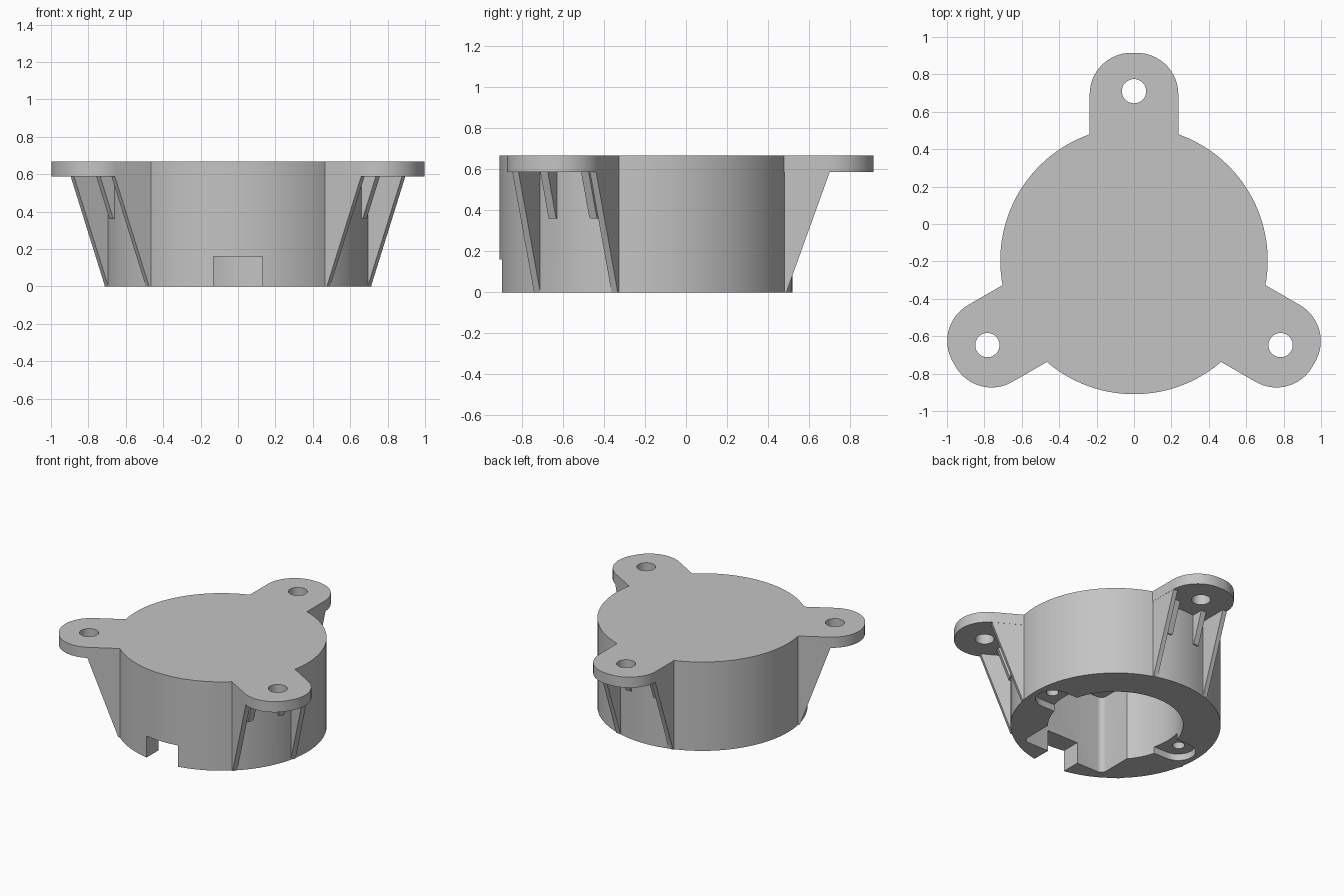
import bpy, bmesh
from math import pi, cos, sin, radians
from mathutils import Matrix

default = bpy.data.objects.get("Cube")
if default:
    bpy.data.objects.remove(default, do_unlink=True)

gray = bpy.data.materials.new("light gray plastic")
gray.use_nodes = True
gray.diffuse_color = (0.55, 0.55, 0.55, 1)
gray.node_tree.nodes["Principled BSDF"].inputs["Base Color"].default_value = gray.diffuse_color

HEIGHT, FLANGE = 0.667, 0.587      # top face and underside of the ears
RADIUS, BORE = 0.715, 0.46
CENTRE = Matrix.Translation((0, -0.195, 0))


def arc(x, y, r, start, end, n):
    return [(x + r * cos(start + (end - start) * i / n),
             y + r * sin(start + (end - start) * i / n)) for i in range(n + 1)]


def circle(x, y, r, n):
    return arc(x, y, r, 0, 2 * pi, n)[:-1]


def rect(x0, x1, y0, y1):
    return [(x0, y0), (x1, y0), (x1, y1), (x0, y1)]


def prism(name, outline, low, high, matrix=Matrix()):
    """Extrude a flat outline between two heights, then place it."""
    bm = bmesh.new()
    face = bm.faces.new([bm.verts.new((x, y, low)) for x, y in outline])
    top = bmesh.ops.extrude_face_region(bm, geom=[face])["geom"]
    verts = [v for v in top if isinstance(v, bmesh.types.BMVert)]
    bmesh.ops.translate(bm, verts=verts, vec=(0, 0, high - low))
    bmesh.ops.recalc_face_normals(bm, faces=bm.faces[:])
    bm.transform(CENTRE @ matrix)
    mesh = bpy.data.meshes.new(name)
    bm.to_mesh(mesh)
    bm.free()
    mesh.materials.append(gray)
    obj = bpy.data.objects.new(name, mesh)
    bpy.context.collection.objects.link(obj)
    return obj


def combine(target, tool, operation):
    """Apply an exact boolean and remove the tool."""
    tool.hide_render = True
    mod = target.modifiers.new(operation, "BOOLEAN")
    mod.object, mod.operation, mod.solver = tool, operation, "EXACT"
    bpy.ops.object.select_all(action="DESELECT")
    bpy.context.view_layer.objects.active = target
    target.select_set(True)
    bpy.ops.object.modifier_apply(modifier=mod.name)
    bpy.data.objects.remove(tool, do_unlink=True)


# Round drum
housing = prism("housing", circle(0, 0, RADIUS, 128), 0, HEIGHT)

# Three mounting ears, each with two side gussets and two short ribs
ear = ([(0.5, -0.237)] + arc(0.888, -0.015, 0.222, -pi / 2, 0, 16)
       + arc(0.888, 0.015, 0.222, 0, pi / 2, 16) + [(0.5, 0.237)])
gusset = [(0.6, 0), (0.685, 0), (0.9, FLANGE + 0.01), (0.6, FLANGE + 0.01)]
rib = [(0.62, 0.36), (0.715, 0.36), (0.8, FLANGE + 0.01), (0.62, FLANGE + 0.01)]
turns = [Matrix.Rotation(radians(a), 4, "Z") for a in (90, 210, 330)]
for turn in turns:
    combine(housing, prism("ear", ear, FLANGE, HEIGHT, turn), "UNION")
    upright = turn @ Matrix.Rotation(pi / 2, 4, "X")
    for side in (-1, 1):
        for name, shape, offset, half in (("gusset", gusset, 0.2185, 0.0175),
                                          ("rib", rib, 0.115, 0.021)):
            mid = side * offset
            combine(housing, prism(name, shape, mid - half, mid + half, upright), "UNION")

# Screw holes through the ears
for turn in turns:
    combine(housing, prism("ear_hole", circle(0.905, 0, 0.065, 32), 0.5, 0.8, turn), "DIFFERENCE")

# Hollow interior with a squared bay at the front, and the cable notch
ceiling = FLANGE
combine(housing, prism("bore", circle(0, 0, BORE, 96), -0.1, ceiling), "DIFFERENCE")
bay = ([(0.35, 0), (-0.35, 0)] + arc(-0.31, -0.52, 0.04, pi, 1.5 * pi, 6)
       + arc(0.31, -0.52, 0.04, 1.5 * pi, 2 * pi, 6))
combine(housing, prism("bay", bay, -0.1, ceiling), "DIFFERENCE")
combine(housing, prism("notch", rect(-0.13, 0.13, -0.9, -0.5), -0.1, 0.16), "DIFFERENCE")

# Recessed screw seats on both sides of the underside
for angle in (0, pi):
    turn = Matrix.Rotation(angle, 4, "Z")
    seat = [(0.4, -0.12)] + arc(0.555, 0, 0.12, -pi / 2, pi / 2, 24) + [(0.4, 0.12)]
    combine(housing, prism("seat", seat, -0.1, 0.05, turn), "DIFFERENCE")
    combine(housing, prism("seat_hole", circle(0.56, 0, 0.042, 24), 0, 0.4, turn), "DIFFERENCE")

bpy.ops.object.select_all(action="DESELECT")
bpy.context.view_layer.objects.active = housing
housing.select_set(True)
bpy.ops.object.shade_smooth_by_angle(angle=radians(25))
